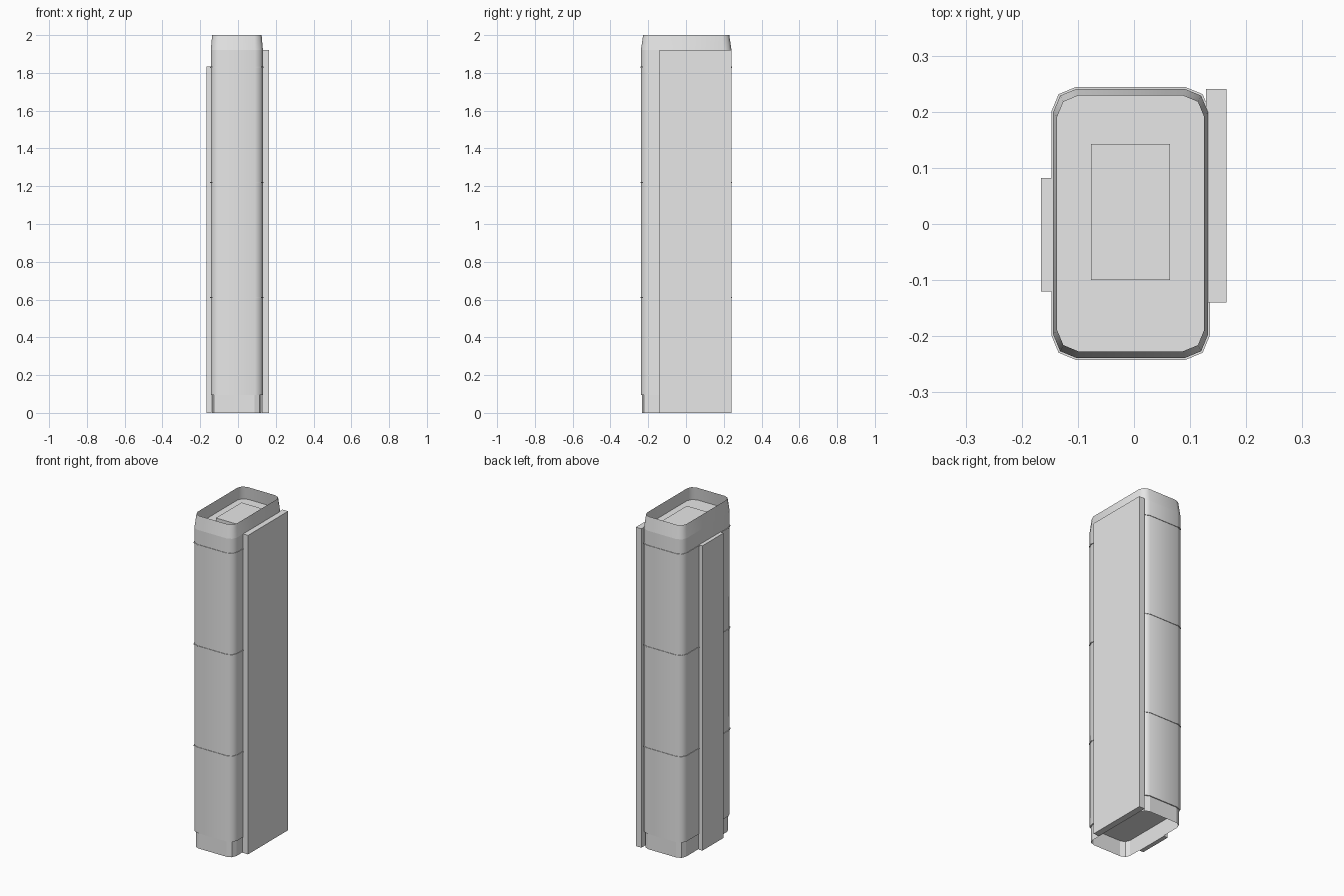
import bpy, bmesh, math

cube = bpy.data.objects.get("Cube")
if cube:
    bpy.data.objects.remove(cube, do_unlink=True)

grey = bpy.data.materials.new("light_grey")
grey.use_nodes = True
grey.diffuse_color = (0.8, 0.8, 0.8, 1)
grey.node_tree.nodes["Principled BSDF"].inputs["Base Color"].default_value = (0.8, 0.8, 0.8, 1)

CX, CY = -0.006, 0.001  # centre of the tower plan


def finish(name, bm, smooth):
    mesh = bpy.data.meshes.new(name)
    bm.to_mesh(mesh)
    bm.free()
    mesh.materials.append(grey)
    obj = bpy.data.objects.new(name, mesh)
    bpy.context.collection.objects.link(obj)
    if smooth:
        bpy.ops.object.select_all(action='DESELECT')
        obj.select_set(True)
        bpy.context.view_layer.objects.active = obj
        bpy.ops.object.shade_smooth_by_angle(angle=math.radians(50))
    return obj


def outline(hx, hy, r):
    """Rectangle with two-segment rounded corners, counter-clockwise."""
    points = []
    for i, (sx, sy) in enumerate([(1, 1), (-1, 1), (-1, -1), (1, -1)]):
        for k in range(3):
            a = math.radians(90 * i + 45 * k)
            points.append((CX + sx * (hx - r) + r * math.cos(a),
                           CY + sy * (hy - r) + r * math.sin(a)))
    return points


def loft(name, sections, bottom=False, top=False, smooth=True):
    """Skin rounded sections given as (z, half width, half depth, radius)."""
    bm = bmesh.new()
    rings = [[bm.verts.new((x, y, z)) for x, y in outline(hx, hy, r)]
             for z, hx, hy, r in sections]
    for low, high in zip(rings, rings[1:]):
        for i in range(len(low)):
            j = (i + 1) % len(low)
            bm.faces.new((low[i], low[j], high[j], high[i]))
    if bottom:
        bm.faces.new(rings[0][::-1])
    if top:
        bm.faces.new(rings[-1])
    return finish(name, bm, smooth)


def box(name, x, y, z):
    bm = bmesh.new()
    bmesh.ops.create_cube(bm, size=1)
    for v in bm.verts:
        v.co = [lo + (c + 0.5) * (hi - lo) for c, (lo, hi) in zip(v.co, (x, y, z))]
    return finish(name, bm, False)


# Open skirt at ground level, set in from the tower
loft("base_skirt", [(0, 0.131, 0.234, 0.038), (0.095, 0.131, 0.234, 0.038)], smooth=False)

# Main shaft with closed floor and roof
loft("tower_body", [(0.095, 0.138, 0.24, 0.042), (1.92, 0.138, 0.24, 0.042)],
     bottom=True, top=True)

# Tapered open parapet
loft("crown_parapet", [(1.92, 0.138, 0.24, 0.042), (2.0, 0.131, 0.228, 0.038)])

# Thin floor bands
for i, z in enumerate((0.61, 1.22, 1.83)):
    loft(f"floor_band_{i + 1}", [(z - 0.003, 0.141, 0.243, 0.043),
                                 (z + 0.003, 0.141, 0.243, 0.043)], True, True)

# Rooftop plant room and flat side slabs
box("roof_box", (-0.077, 0.064), (-0.1, 0.143), (1.92, 1.945))
box("left_slab", (0.128, 0.165), (-0.14, 0.241), (0, 1.92))
box("right_slab", (-0.166, -0.14), (-0.12, 0.082), (0, 1.835))
